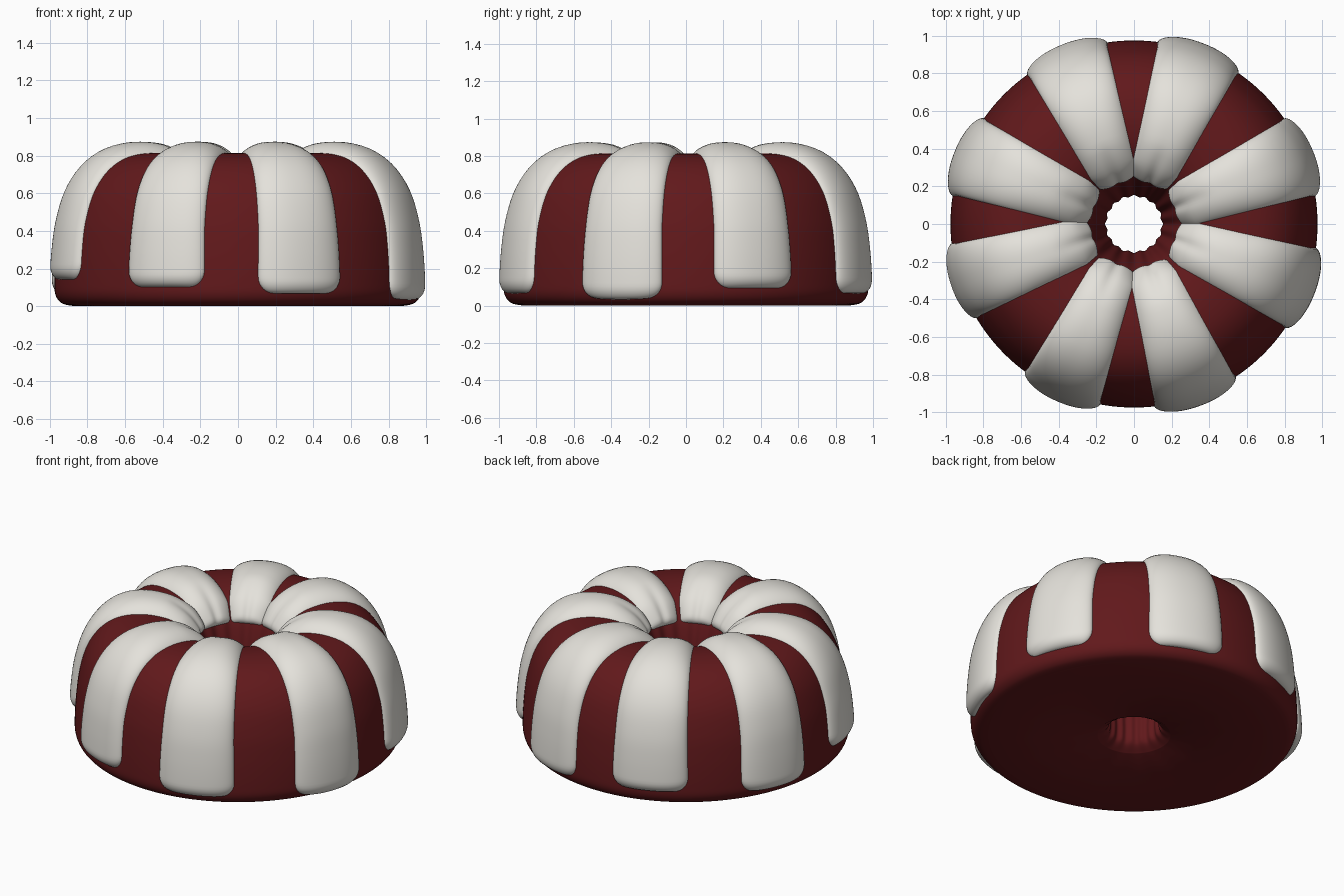
import bpy, bmesh, math
from mathutils import Vector

cube = bpy.data.objects.get("Cube")
if cube:
    bpy.data.objects.remove(cube)


def material(name, color):
    mat = bpy.data.materials.new(name)
    mat.use_nodes = True
    mat.diffuse_color = (*color, 1)
    mat.node_tree.nodes["Principled BSDF"].inputs["Base Color"].default_value = (*color, 1)
    return mat


def smooth_curve(points, steps=10):
    """Catmull-Rom curve through (radius, height) points."""
    pts = [Vector(p) for p in points]
    pts = [pts[0]] + pts + [pts[-1]]
    out = []
    for a, b, c, d in zip(pts, pts[1:], pts[2:], pts[3:]):
        for i in range(steps):
            t = i / steps
            out.append(0.5 * (2 * b + (c - a) * t + (2 * a - 5 * b + 4 * c - d) * t ** 2
                              + (3 * b - a - 3 * c + d) * t ** 3))
    return out + [pts[-1]]


def add_grid(name, rows, mat, wrap):
    """Skin rows of points; wrap closes the surface both ways."""
    bm = bmesh.new()
    grid = [[bm.verts.new(p) for p in row] for row in rows]
    n, m = len(grid), len(grid[0])
    for i in range(n if wrap else n - 1):
        for j in range(m if wrap else m - 1):
            k, l = (i + 1) % n, (j + 1) % m
            bm.faces.new((grid[i][j], grid[i][l], grid[k][l], grid[k][j]))
    mesh = bpy.data.meshes.new(name)
    bm.to_mesh(mesh)
    bm.free()
    mesh.materials.append(mat)
    mesh.shade_smooth()
    obj = bpy.data.objects.new(name, mesh)
    bpy.context.collection.objects.link(obj)


def polar(radius, angle, z):
    return (radius * math.cos(angle), radius * math.sin(angle), z)


def clamp(x):
    return max(0.0, min(1.0, x))


def round_in(x):
    """Quarter-circle ease from 0 to 1."""
    return math.sqrt(1 - (1 - clamp(x)) ** 2)


sponge = material("dark red sponge", (0.12, 0.0095, 0.011))
icing = material("cream icing", (0.78, 0.76, 0.71))

# Cake: ring-shaped profile from the outer base, over the crest, down the hole
profile = smooth_curve([
    (0.87, 0.0), (0.935, 0.015), (0.97, 0.06), (0.975, 0.14), (0.965, 0.3), (0.943, 0.45),
    (0.895, 0.6), (0.815, 0.715), (0.71, 0.785), (0.58, 0.812), (0.45, 0.802), (0.35, 0.765),
    (0.285, 0.71), (0.24, 0.635), (0.2, 0.5), (0.17, 0.33), (0.153, 0.2), (0.15, 0.1),
    (0.165, 0.04), (0.22, 0.0)])
SEGMENTS = 160
FLUTES = 16
rows = []
for r, z in profile:
    depth = 0.005 * clamp((0.4 - r) / 0.15) * clamp(z / 0.05)
    rows.append([polar(r + depth * math.cos(FLUTES * a), a, z)
                 for a in (math.tau * j / SEGMENTS for j in range(SEGMENTS))])
add_grid("cake", rows, sponge, True)

# Arc length along the profile, used to lay the icing over it
lengths = [0.0]
for a, b in zip(profile, profile[1:]):
    lengths.append(lengths[-1] + (b - a).length)


def on_profile(s):
    """Point and outward normal at arc length s."""
    i = next(k for k in range(1, len(lengths)) if lengths[k] >= s or k == len(lengths) - 1)
    a, b = profile[i - 1], profile[i]
    t = (s - lengths[i - 1]) / (lengths[i] - lengths[i - 1])
    before, after = profile[max(i - 3, 0)], profile[min(i + 2, len(profile) - 1)]
    d = (after - before).normalized()
    return a.lerp(b, t), Vector((d.y, -d.x))


def half_width(r, outer):
    """Half angle of a strip: the gaps taper to nothing near the hole."""
    return 22.5 - (22.5 - outer) * 0.95 / r * clamp((r - 0.33) / 0.62)


def add_strip(index, degrees, bottom, outer):
    start = next(l for l, p in zip(lengths, profile) if p.y >= bottom)
    end = next(l for l, p in zip(lengths, profile) if p.x <= 0.245)
    rows, ALONG, ACROSS = [], 56, 28
    for i in range(ALONG + 1):
        s = start + (end - start) * (0.5 - 0.5 * math.cos(math.pi * i / ALONG))
        p, normal = on_profile(s)
        low, high = s - start, end - s
        # Rounded corners and rolled ends
        corner = 0.09
        width = math.radians(half_width(p.x, outer)) * p.x
        width -= corner * (1 - round_in(low / corner)) + 0.03 * (1 - round_in(high / 0.03))
        # Domed more softly over the crest, thinner and creased towards the hole
        crest = clamp((0.9 - p.x) / 0.3)
        inner = clamp((0.45 - p.x) / 0.2)
        thick = (0.058 + 0.008 * crest - 0.024 * inner) * round_in(low / 0.07) * round_in(high / 0.04)
        row = []
        for j in range(ACROSS + 1):
            v = -math.cos(math.pi * j / ACROSS)
            dome = max(0, 1 - abs(v) ** 2.5) ** (0.5 + 0.3 * crest)
            dome *= 1 - 0.25 * inner * math.exp(-(v / 0.25) ** 2)
            q = p + normal * (thick * dome - 0.005)
            row.append(polar(q.x, math.radians(degrees) + v * width / p.x, q.y))
        rows.append(row)
    # Rows run up and across, so flip to face outward
    add_grid(f"icing_strip_{index}", [row[::-1] for row in rows][::-1], icing, False)


# Eight icing strips: direction, height of lower end, outer half angle
strips = [(22, 0.09, 13), (69, 0.06, 13.5), (112, 0.1, 13.5), (158, 0.06, 13),
          (198.5, 0.14, 12.3), (246.5, 0.1, 12.8), (290, 0.065, 13.5), (339, 0.035, 13.3)]
for index, strip in enumerate(strips, 1):
    add_strip(index, *strip)
